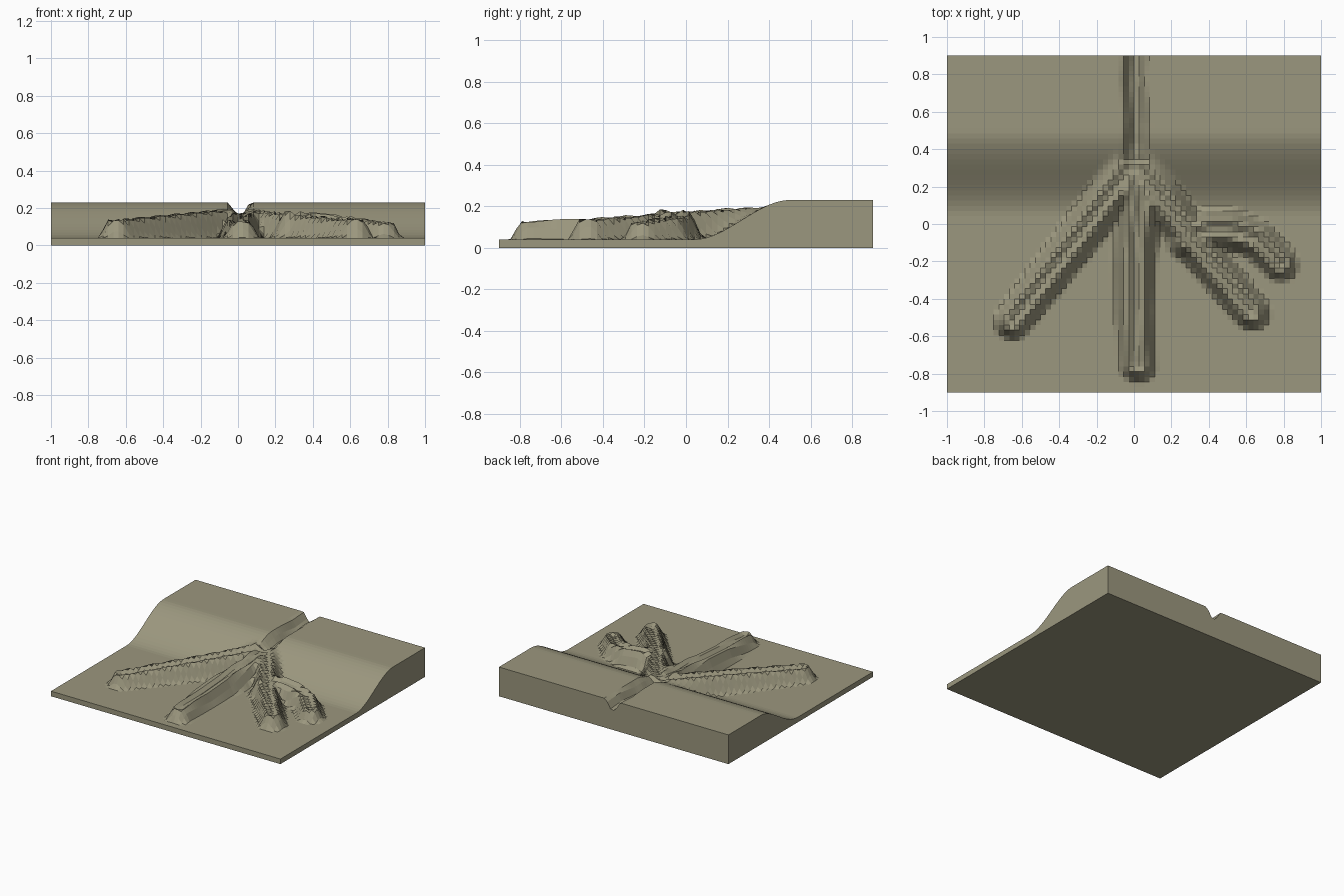
import bpy, bmesh, math
from mathutils import Vector

if "Cube" in bpy.data.objects:
    bpy.data.objects.remove(bpy.data.objects["Cube"])

NX, NY = 72, 65
FLOOR, SHELF = 0.04, 0.23

# Channel centre lines with crest height and levee foot width at start and end
CHANNELS = [
    ([(0, 0.33), (-0.3, -0.07), (-0.65, -0.52)], 0.20, 0.14, 0.13, 0.10),
    ([(0, 0.33), (0.03, 0.1), (0.0, -0.2), (0.0, -0.45), (0.02, -0.75)], 0.20, 0.13, 0.14, 0.10),
    ([(0, 0.33), (0.15, 0.14), (0.34, -0.12), (0.63, -0.47)], 0.20, 0.14, 0.13, 0.10),
    ([(0.3, -0.08), (0.4, -0.03), (0.52, -0.03), (0.66, -0.08), (0.78, -0.21)], 0.19, 0.13, 0.13, 0.10),
]
CANYON = [(0.01, 0.95), (0.0, 0.75), (0.015, 0.55), (0.005, 0.33)]


def smooth(t):
    t = max(0.0, min(1.0, t))
    return t * t * (3 - 2 * t)


def nearest(path, x, y):
    """Distance to a path and the fraction along it."""
    p, best, run = Vector((x, y)), (9.0, 0.0), 0.0
    for a, b in zip(path, path[1:]):
        a, b = Vector(a), Vector(b)
        ab = b - a
        t = max(0.0, min(1.0, (p - a).dot(ab) / ab.length_squared))
        d = (p - a - ab * t).length
        if d < best[0]:
            best = (d, run + t * ab.length)
        run += ab.length
    return best[0], best[1] / run


def height(x, y):
    # shelf, slope and basin floor
    base = FLOOR + (SHELF - FLOOR) * smooth((y - 0.04) / 0.46)
    z, cut = base, 9.0
    # raised levees with a trough down the middle
    for path, z0, z1, w0, w1 in CHANNELS:
        d, t = nearest(path, x, y)
        crest = z0 + (z1 - z0) * t
        foot = w0 + (w1 - w0) * t
        z = max(z, base + max(0, crest - base) * smooth((foot - d) / (foot - 0.04)))
        if d < 0.045:
            cut = min(cut, crest - 0.035 * (1 - d / 0.045))
    # canyon through the shelf
    d, t = nearest(CANYON, x, y)
    if y > 0.33 and d < 0.07:
        cut = min(cut, base - 0.075 * smooth((0.07 - d) / 0.06) * (0.5 + 0.5 * smooth((y - 0.33) / 0.12)))
    return min(z, cut)


# Terrain surface
bm = bmesh.new()
rows = []
for j in range(NY + 1):
    y = -0.9 + 1.8 * j / NY
    rows.append([bm.verts.new((x, y, height(x, y)))
                 for x in (-1 + 2 * i / NX for i in range(NX + 1))])
for r, s in zip(rows, rows[1:]):
    for i in range(NX):
        bm.faces.new((r[i], r[i + 1], s[i + 1], s[i]))

# Side walls and base
rim = (rows[0] + [r[-1] for r in rows[1:]] + rows[-1][-2::-1]
       + [r[0] for r in rows[-2:0:-1]])
low = [bm.verts.new((v.co.x, v.co.y, 0)) for v in rim]
n = len(rim)
for i in range(n):
    k = (i + 1) % n
    bm.faces.new((rim[k], rim[i], low[i], low[k]))
bm.faces.new(low[::-1])

mesh = bpy.data.meshes.new("seabed_fan")
bm.to_mesh(mesh)
bm.free()
terrain = bpy.data.objects.new("seabed_fan", mesh)
bpy.context.collection.objects.link(terrain)

mat = bpy.data.materials.new("sediment")
mat.diffuse_color = (0.33, 0.31, 0.21, 1)
mat.use_nodes = True
mat.node_tree.nodes["Principled BSDF"].inputs["Base Color"].default_value = mat.diffuse_color
mesh.materials.append(mat)
